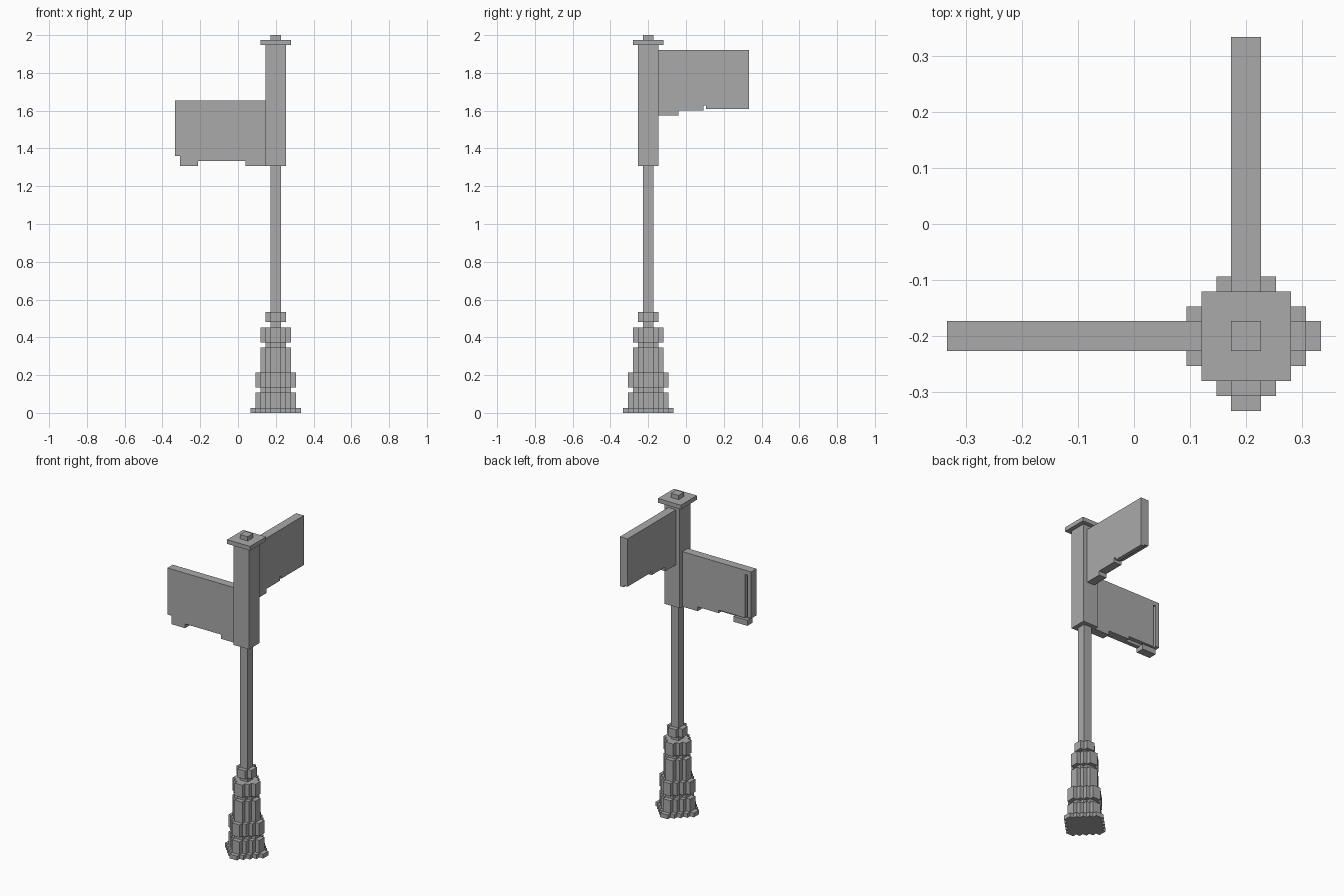
import bpy
import bmesh
from mathutils import Matrix, Vector

old = bpy.data.objects.get("Cube")
if old:
    bpy.data.objects.remove(old, do_unlink=True)

U = 2 / 75                                # one block of the model
AXIS = Vector((7.5, -7.5, 0))             # centre of the post, in blocks

grey = bpy.data.materials.new("grey_metal")
grey.use_nodes = True
grey.diffuse_color = (0.4, 0.4, 0.4, 1)
grey.node_tree.nodes["Principled BSDF"].inputs["Base Color"].default_value = (0.4, 0.4, 0.4, 1)


def make_object(name, bm):
    bmesh.ops.recalc_face_normals(bm, faces=bm.faces)
    bmesh.ops.transform(bm, matrix=Matrix.Scale(U, 4) @ Matrix.Translation(AXIS), verts=bm.verts)
    mesh = bpy.data.meshes.new(name)
    bm.to_mesh(mesh)
    bm.free()
    mesh.materials.append(grey)
    obj = bpy.data.objects.new(name, mesh)
    bpy.context.collection.objects.link(obj)
    return obj


def extrude(bm, points, offset):
    face = bm.faces.new([bm.verts.new(p) for p in points])
    result = bmesh.ops.extrude_face_region(bm, geom=[face])
    verts = [v for v in result["geom"] if isinstance(v, bmesh.types.BMVert)]
    bmesh.ops.translate(bm, vec=offset, verts=verts)


def square(name, half, low, high):
    bm = bmesh.new()
    corners = [(-half, -half, low), (half, -half, low), (half, half, low), (-half, half, low)]
    extrude(bm, corners, (0, 0, high - low))
    make_object(name, bm)


def stepped_ring(name, reach, low, high):
    # stair-stepped round section, turned through four quarters
    outline = []
    for quarter in range(4):
        turn = Matrix.Rotation(quarter * 1.5707963268, 3, "Z")
        for i in range(reach):
            outline.append(turn @ Vector((reach - i, i + 1, low)))
            if i < reach - 1:
                outline.append(turn @ Vector((reach - i - 1, i + 1, low)))
    bm = bmesh.new()
    extrude(bm, outline, (0, 0, high - low))
    make_object(name, bm)


def sign(name, front, backs, along, across):
    # each board is two layers, one block thick, meeting on the post's centre plane
    bm = bmesh.new()
    along, across = Vector(along), Vector(across)
    for outline, side in [(front, -1)] + [(b, 1) for b in backs]:
        extrude(bm, [along * d + Vector((0, 0, z)) for d, z in outline], across * side)
    make_object(name, bm)


# Stepped pedestal
for name, reach, low, high in [
    ("base_plate", 5, 0, 1), ("base_drum", 4, 1, 4), ("base_neck", 3, 4, 5),
    ("lower_band", 4, 5, 8), ("pedestal", 3, 8, 13), ("pedestal_neck", 2, 13, 14),
    ("upper_band", 3, 14, 17), ("collar", 2, 18, 20),
]:
    stepped_ring(name, reach, low, high)

# Post, sign holder, cap and knob
square("pole", 1, 17, 49)
square("sign_holder", 2, 49, 73)
square("cap", 3, 73, 74)
square("knob", 1, 74, 75)

# Lower sign board, pointing right, grooved on its back
sign("lower_sign",
     [(2, 62), (2, 49), (6, 49), (6, 50), (15.4, 50), (15.4, 49), (19, 49), (19, 51), (20, 51), (20, 62)],
     [[(2, 62), (2, 49), (6, 49), (6, 50), (11.5, 50), (11.5, 50.7), (18.4, 50.7),
       (18.4, 61), (19, 61), (19, 51), (20, 51), (20, 62)],
      [(15.4, 49), (19, 49), (19, 50.3), (15.4, 50.3)]],
     (-1, 0, 0), (0, 1, 0))

# Upper sign board, pointing back
sign("upper_sign",
     [(2, 72), (2, 59), (6, 59), (6, 60), (11, 60), (11, 61), (11.5, 61), (11.5, 60.7), (20, 60.7), (20, 72)],
     [[(2, 72), (2, 59), (6, 59), (6, 60), (11, 60), (11, 61), (11.5, 61), (11.5, 60.3), (20, 60.3), (20, 72)]],
     (0, 1, 0), (1, 0, 0))
